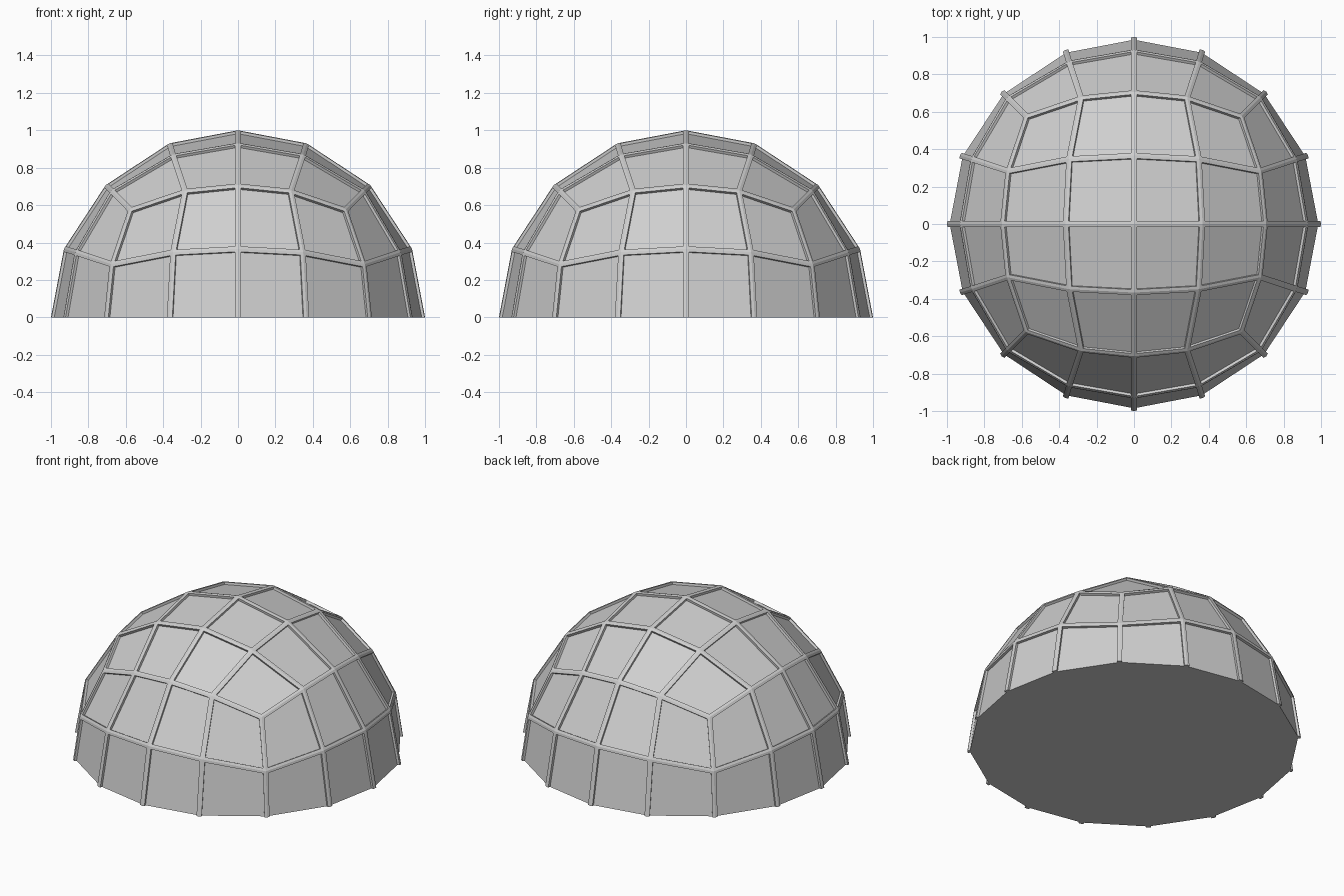
import bpy
import bmesh
from mathutils import Vector

RIB_HALF_WIDTH = 0.016
PANEL_DEPTH = 0.015
FLOOR = 0.0001

old = bpy.data.objects.get("Cube")
if old:
    bpy.data.objects.remove(old, do_unlink=True)

# Colour
grey = bpy.data.materials.new("light grey")
colour = (0.62, 0.62, 0.62, 1)
grey.use_nodes = True
grey.diffuse_color = colour
for node in grey.node_tree.nodes:
    if node.type == "BSDF_PRINCIPLED":
        node.inputs["Base Color"].default_value = colour


def to_sphere(co):
    """Spread the grid lines of a cube evenly and push the point to the unit sphere."""
    a = [abs(c) for c in co]
    out = []
    for i, c in enumerate(co):
        if abs(a[i] - 0.5) < 0.01:
            other = a[(i + 1) % 3] * a[(i + 2) % 3]
            c = (0.394 + 0.026 * other ** 2) * (1 if c > 0 else -1)
        out.append(c)
    return Vector(out).normalized()


def remove_floor_slivers(bm):
    flat = [f for f in bm.faces if all(v.co.z < FLOOR for v in f.verts)]
    bmesh.ops.delete(bm, geom=flat, context="FACES")


def inset(bm, panels, width):
    """Inset every panel, letting the lowest row run down to the floor."""
    bm.normal_update()
    grounded = [f for f in panels if min(v.co.z for v in f.verts) < FLOOR]
    bmesh.ops.inset_individual(bm, faces=panels, thickness=width, use_even_offset=True)
    for f in grounded:
        low = sorted(f.verts, key=lambda v: v.co.z)[:2]
        for v in low:
            top = next(e.other_vert(v) for e in f.edges
                       if v in e.verts and e.other_vert(v) not in low)
            d = v.co - top.co
            v.co = top.co + d * (top.co.z / -d.z)
            v.co.z = 0
    return grounded


# Dome: upper half of a rounded cube grid
bm = bmesh.new()
bmesh.ops.create_cube(bm, size=2)
bmesh.ops.subdivide_edges(bm, edges=bm.edges[:], cuts=3, use_grid_fill=True)
lower = [f for f in bm.faces if f.calc_center_median().z < 0]
bmesh.ops.delete(bm, geom=lower, context="FACES")
for v in bm.verts:
    v.co = to_sphere(v.co)
bmesh.ops.recalc_face_normals(bm, faces=bm.faces[:])
bm.normal_update()
if sum(f.normal.z for f in bm.faces) < 0:
    bmesh.ops.reverse_faces(bm, faces=bm.faces[:])
panels = bm.faces[:]

# Ribs between the panels
inset(bm, panels, RIB_HALF_WIDTH)
remove_floor_slivers(bm)

# Sunken panels
grounded = inset(bm, panels, 0.001)
bm.normal_update()
for f in panels:
    shift = f.normal * PANEL_DEPTH
    low = sorted(f.verts, key=lambda v: v.co.z)[:2] if f in grounded else []
    for v in f.verts:
        v.co -= shift
        if v in low:
            v.co.z = 0
remove_floor_slivers(bm)

# Flat underside
rim = [e for e in bm.edges if e.is_boundary]
bmesh.ops.holes_fill(bm, edges=rim, sides=0)
bmesh.ops.recalc_face_normals(bm, faces=bm.faces[:])

mesh = bpy.data.meshes.new("panelled_dome")
bm.to_mesh(mesh)
bm.free()
mesh.materials.append(grey)
dome = bpy.data.objects.new("panelled_dome", mesh)
bpy.context.collection.objects.link(dome)
